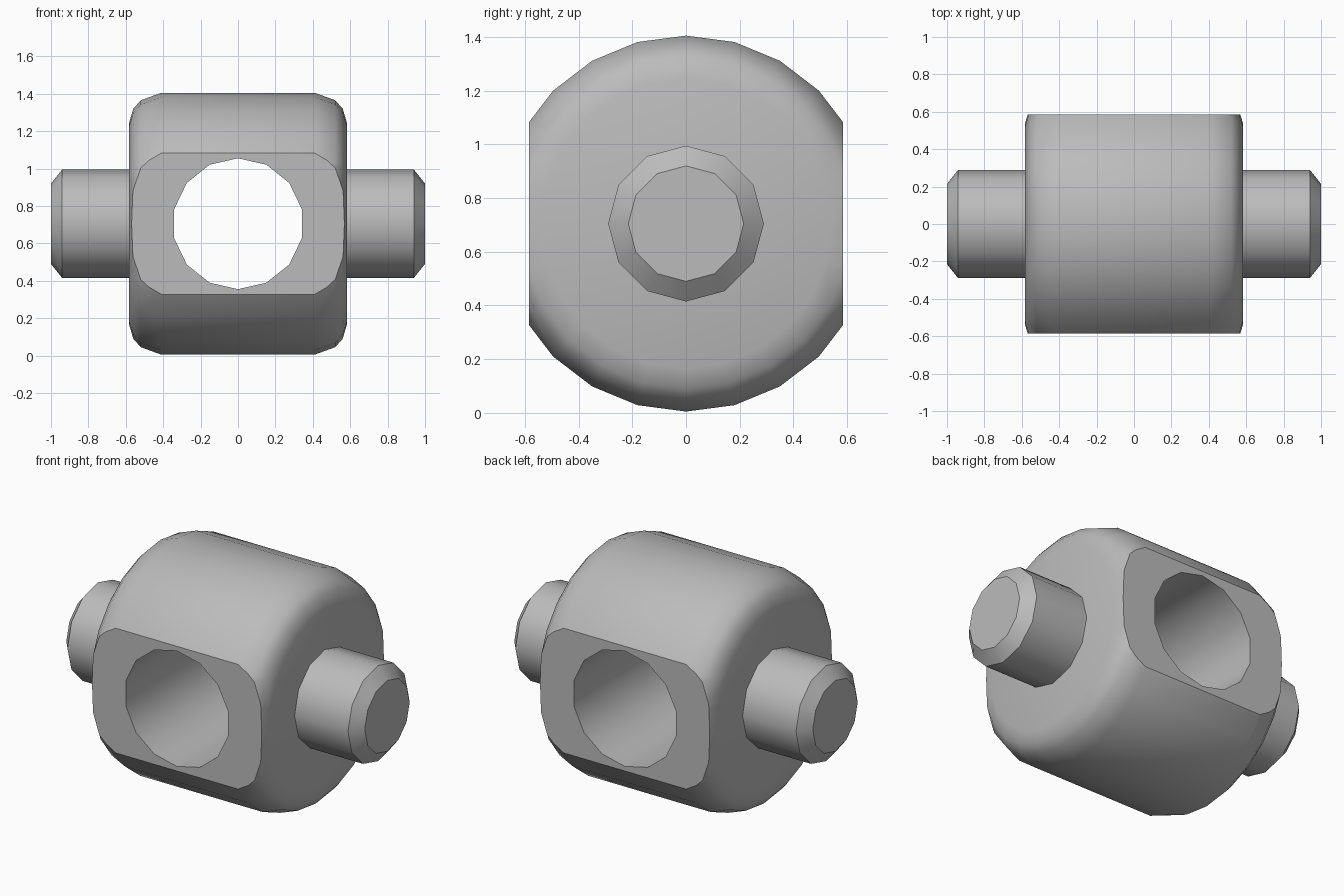
import bpy, bmesh, math
from mathutils import Matrix, Vector

cube = bpy.data.objects.get("Cube")
if cube:
    bpy.data.objects.remove(cube, do_unlink=True)

CENTRE_Z = 0.705
FLAT_Y = 0.585

steel = bpy.data.materials.new("grey steel")
steel.use_nodes = True
steel.diffuse_color = (0.5, 0.5, 0.5, 1)
steel.node_tree.nodes["Principled BSDF"].inputs["Base Color"].default_value = (0.5, 0.5, 0.5, 1)


def turned(name, profile, sides, flat=None):
    """Turn (x, radius) points about the x axis, optionally trimming flats at y = +-flat."""
    bm = bmesh.new()
    rings = []
    for x, r in profile:
        rings.append([bm.verts.new((x, r * math.sin(i * math.tau / sides),
                                    r * math.cos(i * math.tau / sides)))
                      for i in range(sides)])
    for a, b in zip(rings, rings[1:]):
        for i in range(sides):
            j = (i + 1) % sides
            bm.faces.new((a[i], a[j], b[j], b[i]))
    bm.faces.new(rings[0])
    bm.faces.new(rings[-1])
    if flat:
        for side in (-1, 1):
            cut = bmesh.ops.bisect_plane(
                bm, geom=bm.verts[:] + bm.edges[:] + bm.faces[:],
                plane_co=Vector((0, side * flat, 0)),
                plane_no=Vector((0, side, 0)), clear_outer=True)
            edges = [e for e in cut["geom_cut"] if isinstance(e, bmesh.types.BMEdge)]
            bmesh.ops.holes_fill(bm, edges=edges, sides=0)
    bmesh.ops.recalc_face_normals(bm, faces=bm.faces)
    mesh = bpy.data.meshes.new(name)
    bm.to_mesh(mesh)
    bm.free()
    mesh.materials.append(steel)
    obj = bpy.data.objects.new(name, mesh)
    obj.location.z = CENTRE_Z
    bpy.context.collection.objects.link(obj)
    return obj


def select(obj):
    bpy.ops.object.select_all(action="DESELECT")
    obj.select_set(True)
    bpy.context.view_layer.objects.active = obj


def smooth(obj, degrees):
    select(obj)
    bpy.ops.object.shade_smooth_by_angle(angle=math.radians(degrees))


# Round block with softened rims and two flats
rim = [(0.582, 0.54), (0.56, 0.615), (0.52, 0.66), (0.41, 0.70)]
profile = [(-x, r) for x, r in rim] + [(x, r) for x, r in reversed(rim)]
body = turned("body", profile, 24, FLAT_Y)

# Cross bore through the flats
bore = turned("bore_cutter", [(-1, 0.35), (1, 0.35)], 14)
bore.data.transform(Matrix.Rotation(math.pi / 2, 4, "Z"))
bore.hide_render = True
cut = body.modifiers.new("bore", "BOOLEAN")
cut.operation = "DIFFERENCE"
cut.solver = "EXACT"
cut.object = bore
select(body)
bpy.ops.object.modifier_apply(modifier=cut.name)
bpy.data.objects.remove(bore, do_unlink=True)
smooth(body, 29)

# Chamfered pins on both ends
for side, name in ((1, "left_pin"), (-1, "right_pin")):
    pin = turned(name, [(side * 0.56, 0.29), (side * 0.94, 0.29), (side * 1.0, 0.215)], 12)
    smooth(pin, 32)
